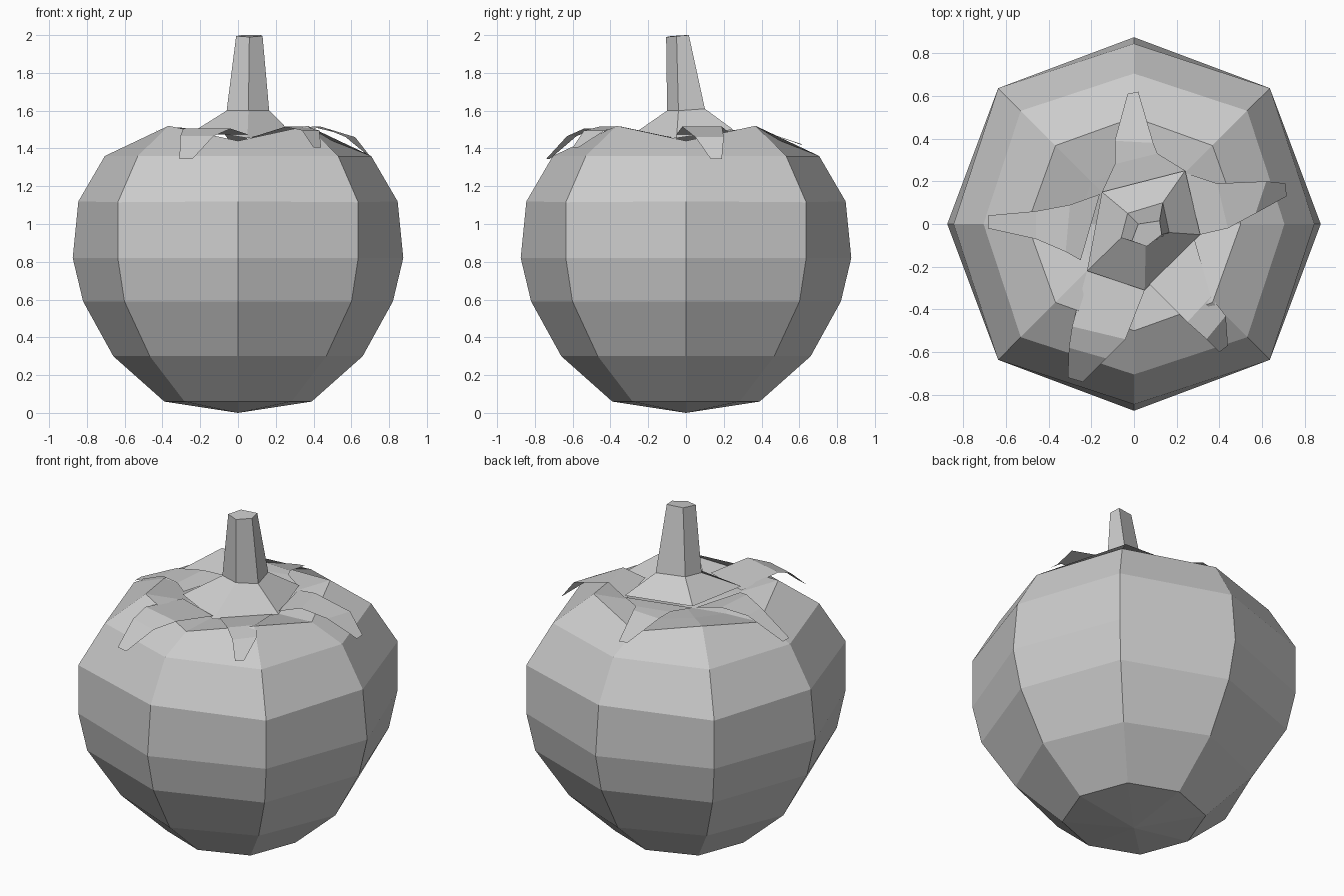
import bpy
from math import cos, sin, pi


def make(name, verts, faces):
    mesh = bpy.data.meshes.new(name)
    mesh.from_pydata(verts, [], faces)
    mesh.update()
    obj = bpy.data.objects.new(name, mesh)
    bpy.context.collection.objects.link(obj)
    return obj


def bridge(rings, n):
    """Quads between successive rings of n vertices."""
    return [(k * n + i, k * n + (i + 1) % n, (k + 1) * n + (i + 1) % n, (k + 1) * n + i)
            for k in range(rings - 1) for i in range(n)]


# Fruit body: eight sides, diagonal ribs slightly fuller and higher at the shoulder
# (radius on axes, z on axes, radius on diagonals, z on diagonals)
profile = [(0.39, 0.06, 0.40, 0.06), (0.66, 0.30, 0.66, 0.30),
           (0.82, 0.59, 0.85, 0.59), (0.875, 0.82, 0.90, 0.82),
           (0.845, 1.12, 0.90, 1.115), (0.705, 1.36, 0.75, 1.36),
           (0.50, 1.44, 0.52, 1.52), (0.27, 1.43, 0.28, 1.46)]
verts = []
for ra, za, rd, zd in profile:
    for i in range(8):
        r, z = (rd, zd) if i % 2 else (ra, za)
        verts.append((r * cos(i * pi / 4), r * sin(i * pi / 4), z))
faces = bridge(len(profile), 8)
bottom, top = len(verts), len(verts) + 1
verts += [(0, 0, 0), (0, 0, 1.40)]
last = (len(profile) - 1) * 8
for i in range(8):
    j = (i + 1) % 8
    faces += [(j, i, bottom), (last + i, last + j, top)]
make("fruit_body", verts, faces)

# Five-sided stem with a flared skirt
skirt = [(0.24, 0.25, 1.50), (-0.15, 0.15, 1.50), (-0.22, -0.22, 1.50),
         (0.05, -0.31, 1.455), (0.31, -0.05, 1.455)]
neck = [(0.135, 0.10, 1.61), (-0.03, 0.05, 1.61), (-0.06, -0.065, 1.60),
        (0.055, -0.10, 1.60), (0.165, -0.04, 1.60)]
tip = [(0.12, 0.015, 2.0), (0.02, 0.0, 2.0), (-0.01, -0.08, 1.995),
       (0.06, -0.105, 1.99), (0.13, -0.05, 1.995)]
make("stem", skirt + neck + tip, bridge(3, 5) + [tuple(range(10, 15))])

# Leaves: strips of left/right point pairs (x, y, x, y, z) running outward
leaves = {
    "back": [(0.24, 0.25, -0.15, 0.15, 1.49), (0.11, 0.33, -0.09, 0.28, 1.50),
             (0.09, 0.38, -0.09, 0.39, 1.50), (0.02, 0.62, -0.03, 0.61, 1.42)],
    "right": [(0.31, -0.05, 0.24, 0.24, 1.475), (0.44, -0.02, 0.39, 0.19, 1.515),
              (0.57, 0.05, 0.62, 0.20, 1.46), (0.715, 0.13, 0.71, 0.19, 1.345)],
    "front_right": [(0.06, -0.27, 0.28, -0.06, 1.455), (0.25, -0.46, 0.36, -0.34, 1.515),
                    (0.34, -0.54, 0.43, -0.43, 1.495), (0.40, -0.60, 0.44, -0.57, 1.405)],
    "front_left": [(-0.22, -0.22, 0.05, -0.31, 1.475), (-0.29, -0.48, -0.04, -0.54, 1.505),
                   (-0.305, -0.58, -0.13, -0.63, 1.465), (-0.31, -0.72, -0.24, -0.74, 1.345)],
    "left": [(-0.16, 0.14, -0.25, -0.17, 1.49), (-0.30, 0.09, -0.32, -0.13, 1.51),
             (-0.46, 0.06, -0.46, -0.07, 1.49), (-0.685, 0.04, -0.685, -0.02, 1.385)],
}
for side, rows in leaves.items():
    pts = []
    for ax, ay, bx, by, z in rows:
        pts += [(ax, ay, z), (bx, by, z)]
    # order every face so the leaf faces upward
    quads = [(2 * k, 2 * k + 2, 2 * k + 3, 2 * k + 1) for k in range(len(rows) - 1)]
    leaf = make(side + "_leaf", pts, quads)
    if sum(p.normal.z for p in leaf.data.polygons) < 0:
        leaf.data.flip_normals()
